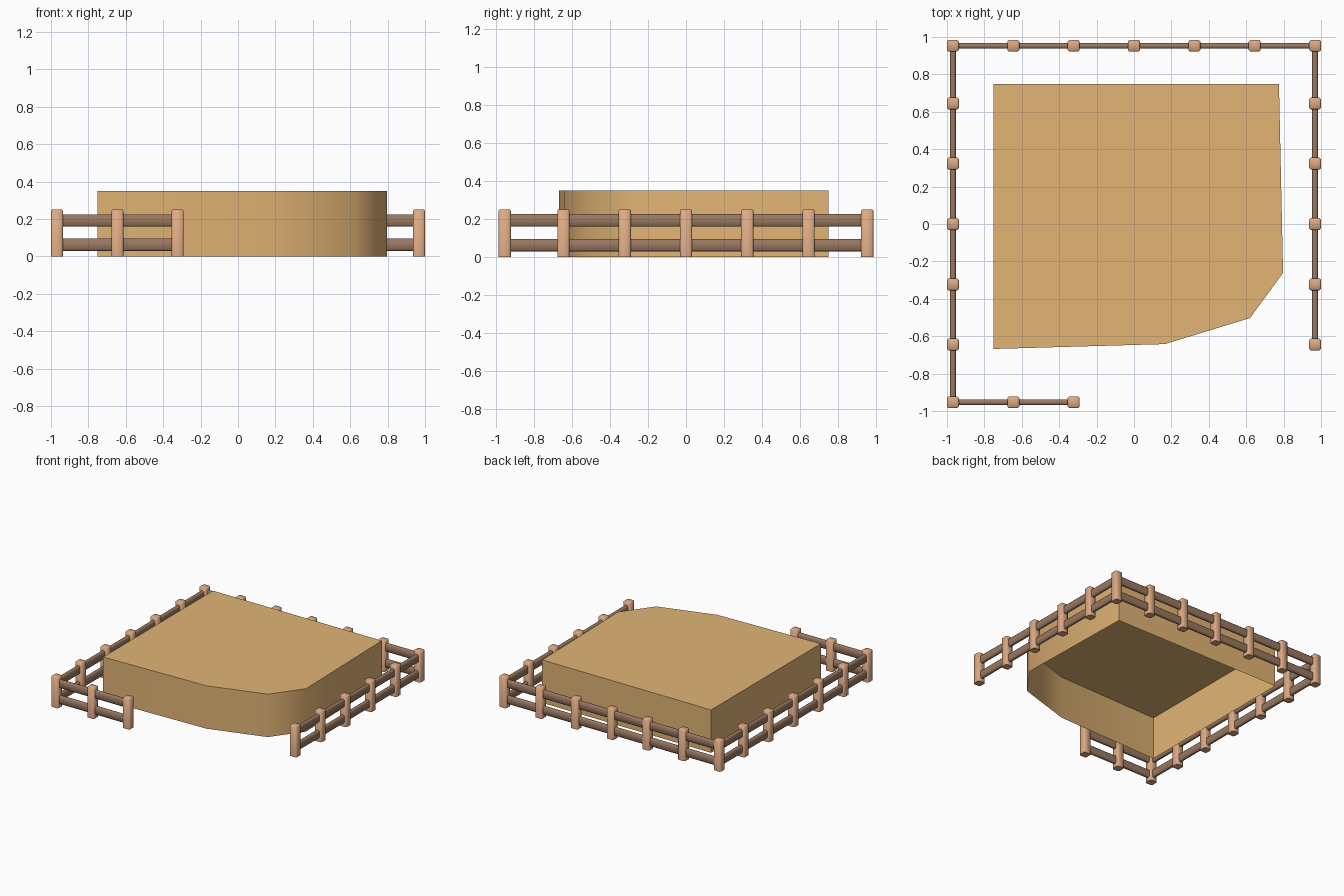
import bpy, bmesh
from mathutils import Vector

if "Cube" in bpy.data.objects:
    bpy.data.objects.remove(bpy.data.objects["Cube"])


def material(name, color):
    m = bpy.data.materials.new(name)
    m.diffuse_color = (*color, 1)
    m.use_nodes = True
    m.node_tree.nodes["Principled BSDF"].inputs["Base Color"].default_value = m.diffuse_color
    return m


POST = material("post_wood", (0.72, 0.40, 0.23))
RAIL = material("rail_wood", (0.32, 0.19, 0.12))
EARTH = material("earth", (0.76, 0.46, 0.18))


def finish(bm, name, mat, angle):
    bmesh.ops.recalc_face_normals(bm, faces=bm.faces)
    mesh = bpy.data.meshes.new(name)
    bm.to_mesh(mesh)
    bm.free()
    mesh.materials.append(mat)
    ob = bpy.data.objects.new(name, mesh)
    bpy.context.collection.objects.link(ob)
    bpy.ops.object.select_all(action='DESELECT')
    ob.select_set(True)
    bpy.context.view_layer.objects.active = ob
    bpy.ops.object.shade_smooth_by_angle(angle=angle)
    return ob


def bevelled_box(name, center, size, axis, bevel, mat):
    """Box whose edges along one axis are chamfered."""
    bm = bmesh.new()
    bmesh.ops.create_cube(bm, size=1)
    for v in bm.verts:
        v.co = Vector(v.co[i] * size[i] for i in range(3)) + Vector(center)
    long_edges = [e for e in bm.edges
                  if abs(e.verts[0].co[axis] - e.verts[1].co[axis]) > 1e-4]
    bmesh.ops.bevel(bm, geom=long_edges, offset=bevel, segments=1, affect='EDGES')
    # soften the post tops
    if axis == 2:
        top = max(v.co.z for v in bm.verts)
        rim = [e for e in bm.edges if all(v.co.z > top - 1e-4 for v in e.verts)]
        bmesh.ops.bevel(bm, geom=rim, offset=0.006, segments=1, affect='EDGES')
    return finish(bm, name, mat, 0.9)


# Raised ground block with cut front right corner, open underneath
outline = [(-0.75, 0.748), (0.775, 0.748), (0.797, -0.262),
           (0.62, -0.503), (0.165, -0.642), (-0.75, -0.668)]
bm = bmesh.new()
low = [bm.verts.new((x, y, 0)) for x, y in outline]
high = [bm.verts.new((x, y, 0.35)) for x, y in outline]
n = len(outline)
bm.faces.new(high)
for i in range(n):
    j = (i + 1) % n
    bm.faces.new((low[i], low[j], high[j], high[i]))
finish(bm, "ground_block", EARTH, 0.75)

# Fence posts round the perimeter, leaving the front right open
X, Y, STEP = 0.968, 0.953, 0.3225
inner = [k * STEP for k in range(-2, 3)]
spots = [(x, Y) for x in [-X, *inner, X]]
spots += [(-X, y) for y in inner] + [(X, y) for y in inner]
spots += [(x, -Y) for x in (-X, -2 * STEP, -STEP)]
for x, y in spots:
    bevelled_box("fence_post", (x, y, 0.125), (0.064, 0.064, 0.25), 2, 0.009, POST)

# Two levels of rails along each fence run
runs = [((-X, Y), (X, Y)), ((-X, -Y), (-X, Y)),
        ((X, -2 * STEP), (X, Y)), ((-X, -Y), (-STEP, -Y))]
for (x0, y0), (x1, y1) in runs:
    for z in (0.062, 0.192):
        along_x = abs(x1 - x0) > abs(y1 - y0)
        size = (x1 - x0, 0.03, 0.065) if along_x else (0.03, y1 - y0, 0.065)
        bevelled_box("fence_rail", ((x0 + x1) / 2, (y0 + y1) / 2, z), size,
                     0 if along_x else 1, 0.007, RAIL)
